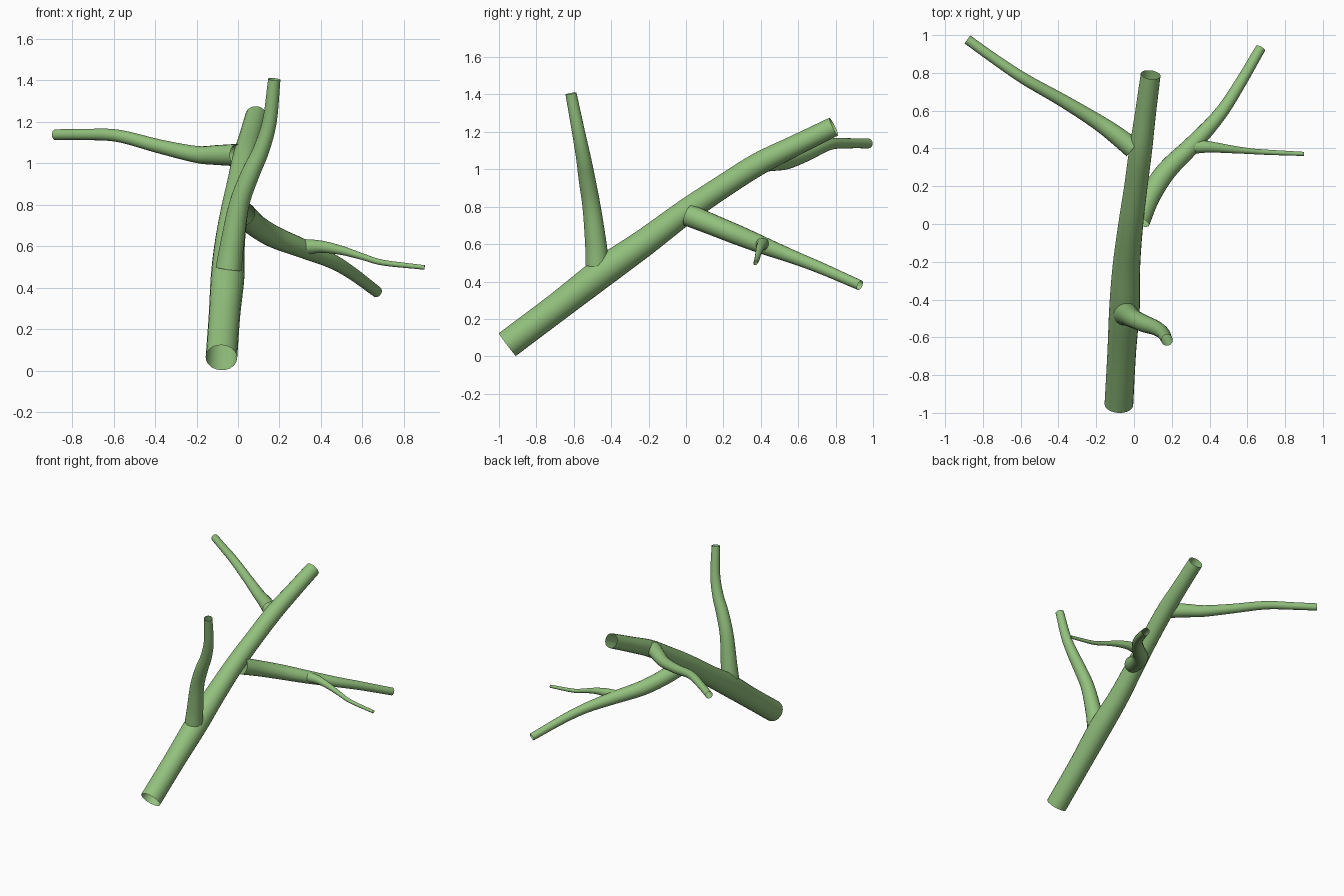
import bpy, bmesh, math
from mathutils import Vector

cube = bpy.data.objects.get("Cube")
if cube:
    bpy.data.objects.remove(cube, do_unlink=True)

SIDES = 20
STEPS = 5

# Single bark colour
bark = bpy.data.materials.new("leaf_green_bark")
bark.use_nodes = True
colour = (0.29, 0.53, 0.205, 1.0)
bark.diffuse_color = colour
shader = bark.node_tree.nodes["Principled BSDF"]
shader.inputs["Base Color"].default_value = colour
shader.inputs["Roughness"].default_value = 0.8


def smooth_path(points):
    """Catmull-Rom through (x, y, z, radius) points."""
    p = [Vector(q) for q in points]
    p = [2 * p[0] - p[1]] + p + [2 * p[-1] - p[-2]]
    out = []
    for i in range(1, len(p) - 2):
        a, b, c, d = p[i - 1:i + 3]
        for s in range(STEPS):
            t = s / STEPS
            out.append(0.5 * (2 * b + (c - a) * t + (2 * a - 5 * b + 4 * c - d) * t * t
                              + (3 * b - a - 3 * c + d) * t ** 3))
    out.append(p[-2])
    return out


def limb(name, points):
    """Open-ended tapering tube swept along a smooth path."""
    path = smooth_path(points)
    centres = [q.to_3d() for q in path]
    bm = bmesh.new()
    rings = []
    side = None
    for i, c in enumerate(centres):
        tangent = (centres[min(i + 1, len(centres) - 1)] - centres[max(i - 1, 0)]).normalized()
        if side is None:
            side = tangent.orthogonal()
        side = (side - tangent * side.dot(tangent)).normalized()
        up = tangent.cross(side)
        r = path[i][3]
        rings.append([bm.verts.new(c + r * (math.cos(a) * side + math.sin(a) * up))
                      for a in (2 * math.pi * k / SIDES for k in range(SIDES))])
    for lo, hi in zip(rings, rings[1:]):
        for k in range(SIDES):
            n = (k + 1) % SIDES
            bm.faces.new((lo[k], lo[n], hi[n], hi[k])).smooth = True
    mesh = bpy.data.meshes.new(name)
    bm.to_mesh(mesh)
    bm.free()
    mesh.materials.append(bark)
    obj = bpy.data.objects.new(name, mesh)
    bpy.context.collection.objects.link(obj)
    return obj


# Leaning main stem
limb("main_stem", [
    (-0.08, -0.955, 0.063, 0.076), (-0.065, -0.68, 0.27, 0.076),
    (-0.05, -0.44, 0.455, 0.081), (-0.04, -0.22, 0.61, 0.073),
    (-0.017, 0.0, 0.775, 0.066), (0.01, 0.2, 0.91, 0.062),
    (0.035, 0.39, 1.03, 0.061), (0.06, 0.58, 1.125, 0.056),
    (0.088, 0.79, 1.228, 0.053)])

# Upright branch near the base
limb("upright_branch", [
    (-0.045, -0.475, 0.49, 0.064), (-0.03, -0.482, 0.6, 0.058),
    (0.005, -0.505, 0.8, 0.049), (0.06, -0.53, 0.95, 0.045),
    (0.11, -0.548, 1.06, 0.04), (0.152, -0.575, 1.2, 0.035),
    (0.175, -0.615, 1.405, 0.03)])

# Drooping branch on the left
limb("left_branch", [
    (0.025, 0.015, 0.755, 0.06), (0.085, 0.15, 0.70, 0.056),
    (0.175, 0.285, 0.645, 0.053), (0.31, 0.42, 0.59, 0.046),
    (0.45, 0.575, 0.53, 0.036), (0.55, 0.725, 0.47, 0.031),
    (0.67, 0.93, 0.38, 0.027)])

# Thin twig off the left branch
limb("left_twig", [
    (0.31, 0.41, 0.597, 0.039), (0.4, 0.408, 0.598, 0.03),
    (0.5, 0.397, 0.58, 0.022), (0.6, 0.387, 0.55, 0.016),
    (0.7, 0.38, 0.521, 0.014), (0.9, 0.371, 0.498, 0.011)])

# Long branch on the right
limb("right_branch", [
    (-0.005, 0.4, 1.04, 0.054), (-0.1, 0.475, 1.04, 0.048),
    (-0.2, 0.545, 1.043, 0.041), (-0.38, 0.655, 1.082, 0.034),
    (-0.58, 0.768, 1.133, 0.03), (-0.74, 0.875, 1.139, 0.027),
    (-0.882, 0.977, 1.138, 0.026)])
